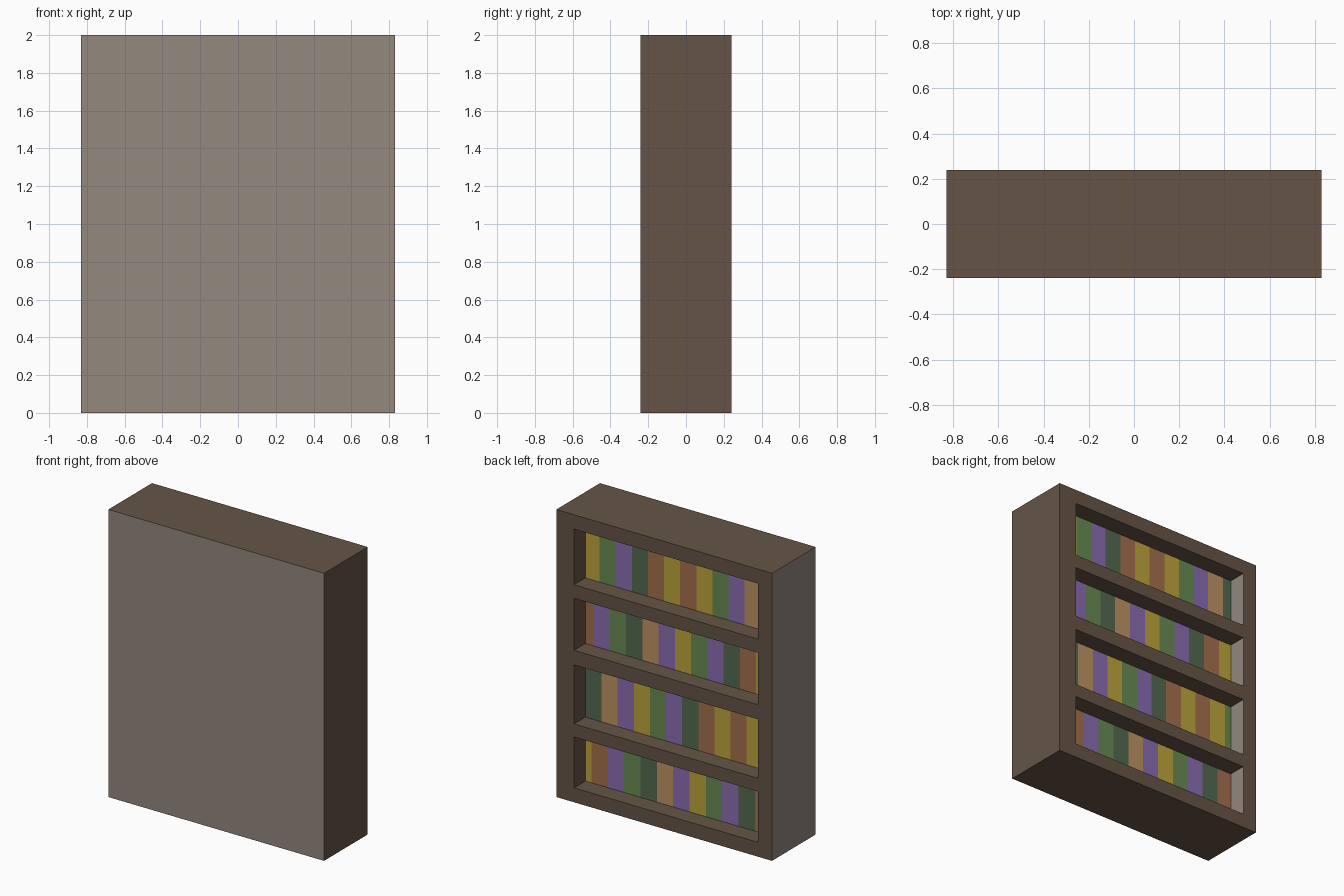
import bpy, bmesh
from mathutils import Vector

if "Cube" in bpy.data.objects:
    bpy.data.objects.remove(bpy.data.objects["Cube"])

W, D, H = 0.83, 0.24, 2.0            # half width, half depth, height
X0, X1 = -0.724, 0.694               # recess sides
SPINE_Y = 0.115                      # plane of the book spines


def material(name, rgb):
    lin = [(c / 255 / 12.92) if c < 11 else ((c / 255 + 0.055) / 1.055) ** 2.4 for c in rgb]
    m = bpy.data.materials.new(name)
    m.diffuse_color = (*lin, 1)
    m.use_nodes = True
    m.node_tree.nodes["Principled BSDF"].inputs["Base Color"].default_value = m.diffuse_color
    return m


brown = material("brown_wood", (101, 84, 70))
grey = material("grey_wood", (147, 136, 126))
BOOKS = {
    "G": material("green_cover", (104, 139, 82)),
    "P": material("purple_cover", (138, 109, 176)),
    "D": material("dark_green_cover", (84, 106, 79)),
    "R": material("rust_cover", (163, 111, 75)),
    "M": material("mustard_cover", (188, 164, 59)),
    "T": material("tan_cover", (189, 147, 99)),
}

# Each shelf: bottom z, top z, first book joint and book width
# (measured from the +x edge), cover colours from +x to -x
SHELVES = [
    (0.10, 0.454, 0.183, 0.1257, "MRPGDTPMGPDR"),
    (0.545, 0.956, 0.261, 0.1241, "DTPMGPDRMRMG"),
    (1.057, 1.419, 0.199, 0.1252, "RPGDTPMGPDRM"),
    (1.513, 1.90, 0.245, 0.1241, "MGPDRMRMGPTD"),
]


def to_object(name, bm, mats):
    mesh = bpy.data.meshes.new(name)
    bm.to_mesh(mesh)
    bm.free()
    for m in mats:
        mesh.materials.append(m)
    ob = bpy.data.objects.new(name, mesh)
    bpy.context.collection.objects.link(ob)
    return ob


# Bookcase: box cut along the shelf lines, openings pushed inwards
bm = bmesh.new()
bmesh.ops.create_cube(bm, size=1)
for v in bm.verts:
    v.co = Vector((v.co.x * 2 * W, v.co.y * 2 * D, (v.co.z + 0.5) * H))


def cut(co, no):
    bmesh.ops.bisect_plane(bm, geom=bm.verts[:] + bm.edges[:] + bm.faces[:],
                           plane_co=co, plane_no=no)


for x in (X0, X1):
    cut((x, 0, 0), (1, 0, 0))
for s in SHELVES:
    for z in s[:2]:
        cut((0, 0, z), (0, 0, 1))


def is_opening(f):
    c = f.calc_center_median()
    return c.y > D - 0.001 and X0 < c.x < X1 and any(s[0] < c.z < s[1] for s in SHELVES)


openings = [f for f in bm.faces if is_opening(f)]
res = bmesh.ops.extrude_face_region(bm, geom=openings)
moved = [g for g in res["geom"] if isinstance(g, bmesh.types.BMVert)]
bmesh.ops.translate(bm, verts=moved, vec=(0, SPINE_Y - D, 0))
# drop any leftover opening faces, then the recess floors (the books fill them)
bmesh.ops.delete(bm, geom=[f for f in bm.faces if is_opening(f)], context="FACES_ONLY")
bmesh.ops.recalc_face_normals(bm, faces=bm.faces[:])
floors = [f for f in bm.faces if abs(f.calc_center_median().y - SPINE_Y) < 0.001
          and abs(f.normal.y) > 0.9]
bmesh.ops.delete(bm, geom=floors, context="FACES_ONLY")

# Grey on the front, the -x side and the inner face of the -x side
bm.normal_update()
for f in bm.faces:
    n, c = f.normal, f.calc_center_median()
    outer = n.x < -0.5 and c.x < -W + 0.01
    inner = n.x > 0.5 and c.x < 0
    f.material_index = 1 if n.y < -0.5 or outer or inner else 0
to_object("bookcase", bm, [brown, grey])

# Book rows: one strip of spines for each shelf
for i, (z0, z1, first, width, covers) in enumerate(SHELVES):
    joints = [X1] + [W - first - k * width for k in range(len(covers) - 1)] + [X0]
    bm = bmesh.new()
    pairs = [(bm.verts.new((x, SPINE_Y, z0)), bm.verts.new((x, SPINE_Y, z1))) for x in joints]
    for k, cover in enumerate(covers):
        (a, b), (c, d) = pairs[k], pairs[k + 1]
        f = bm.faces.new((a, c, d, b))
        f.material_index = list(BOOKS).index(cover)
    bm.normal_update()
    for f in bm.faces:
        if f.normal.y < 0:
            f.normal_flip()
    to_object(f"book_row_{i + 1}", bm, list(BOOKS.values()))
